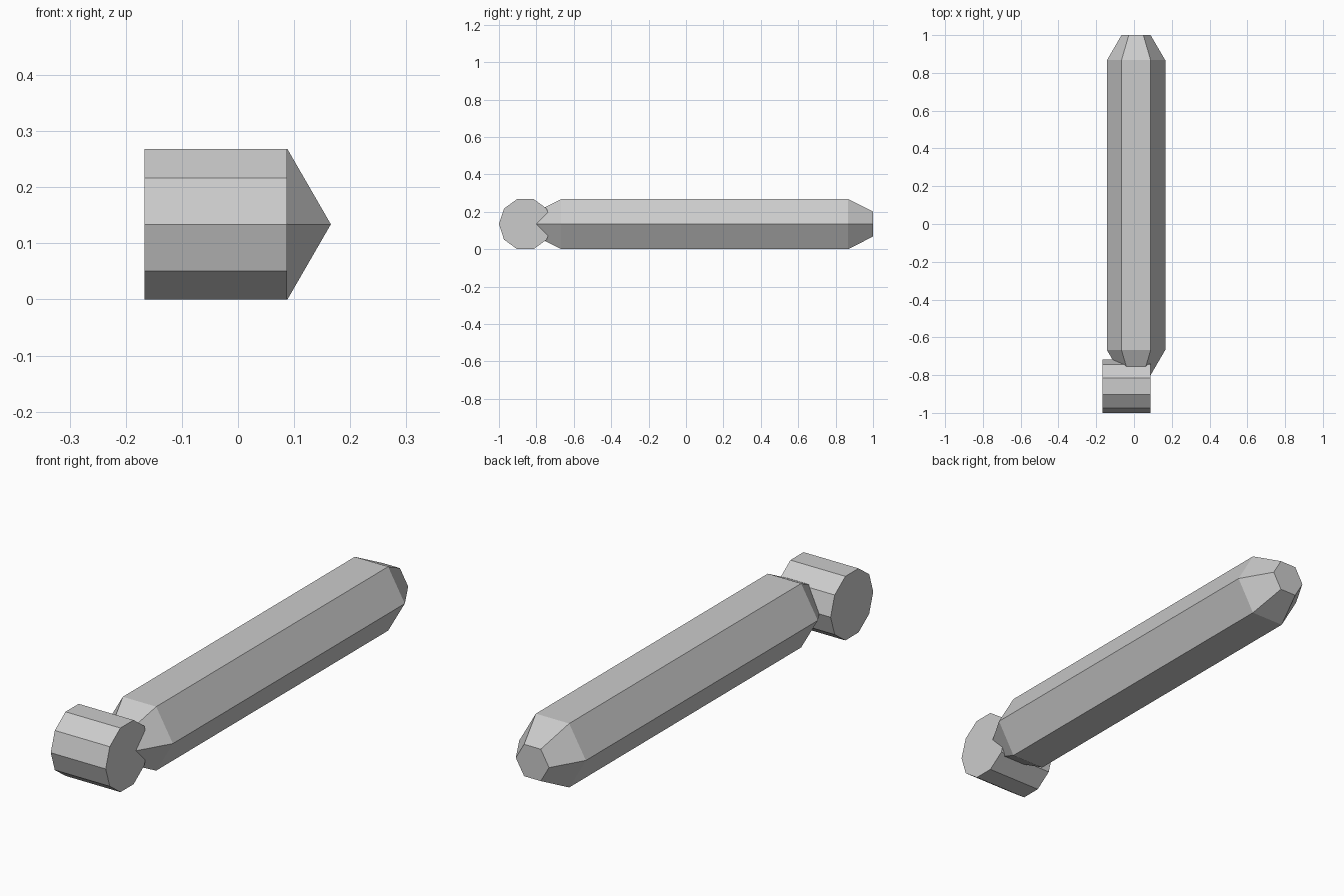
import bpy, bmesh, math

if "Cube" in bpy.data.objects:
    bpy.data.objects.remove(bpy.data.objects["Cube"])

grey = bpy.data.materials.new("light_grey")
grey.diffuse_color = (0.6, 0.6, 0.6, 1)
grey.use_nodes = True
grey.node_tree.nodes["Principled BSDF"].inputs["Base Color"].default_value = grey.diffuse_color


def loft(name, axis, sides, center, stations):
    """Closed prism along an axis from (position, radius) stations."""
    bm = bmesh.new()
    rings = []
    for pos, r in stations:
        ring = []
        for i in range(sides):
            a = 2 * math.pi * i / sides
            u, v = center[0] + r * math.cos(a), center[1] + r * math.sin(a)
            ring.append(bm.verts.new((pos, u, v) if axis == "x" else (u, pos, v)))
        rings.append(ring)
    for a, b in zip(rings, rings[1:]):
        for i in range(sides):
            j = (i + 1) % sides
            bm.faces.new((a[i], a[j], b[j], b[i]))
    bm.faces.new(rings[0])
    bm.faces.new(rings[-1])
    bmesh.ops.recalc_face_normals(bm, faces=bm.faces)
    mesh = bpy.data.meshes.new(name)
    bm.to_mesh(mesh)
    bm.free()
    mesh.materials.append(grey)
    obj = bpy.data.objects.new(name, mesh)
    bpy.context.collection.objects.link(obj)
    return obj


# Six-sided shaft with tapered ends
loft("shaft", "y", 6, (0.011, 0.134),
     [(-0.80, 0.077), (-0.667, 0.1545), (0.867, 0.1545), (1.0, 0.077)])

# Ten-sided cross drum at the front end
loft("cross_drum", "x", 10, (-0.859, 0.134), [(-0.167, 0.141), (0.0875, 0.141)])
